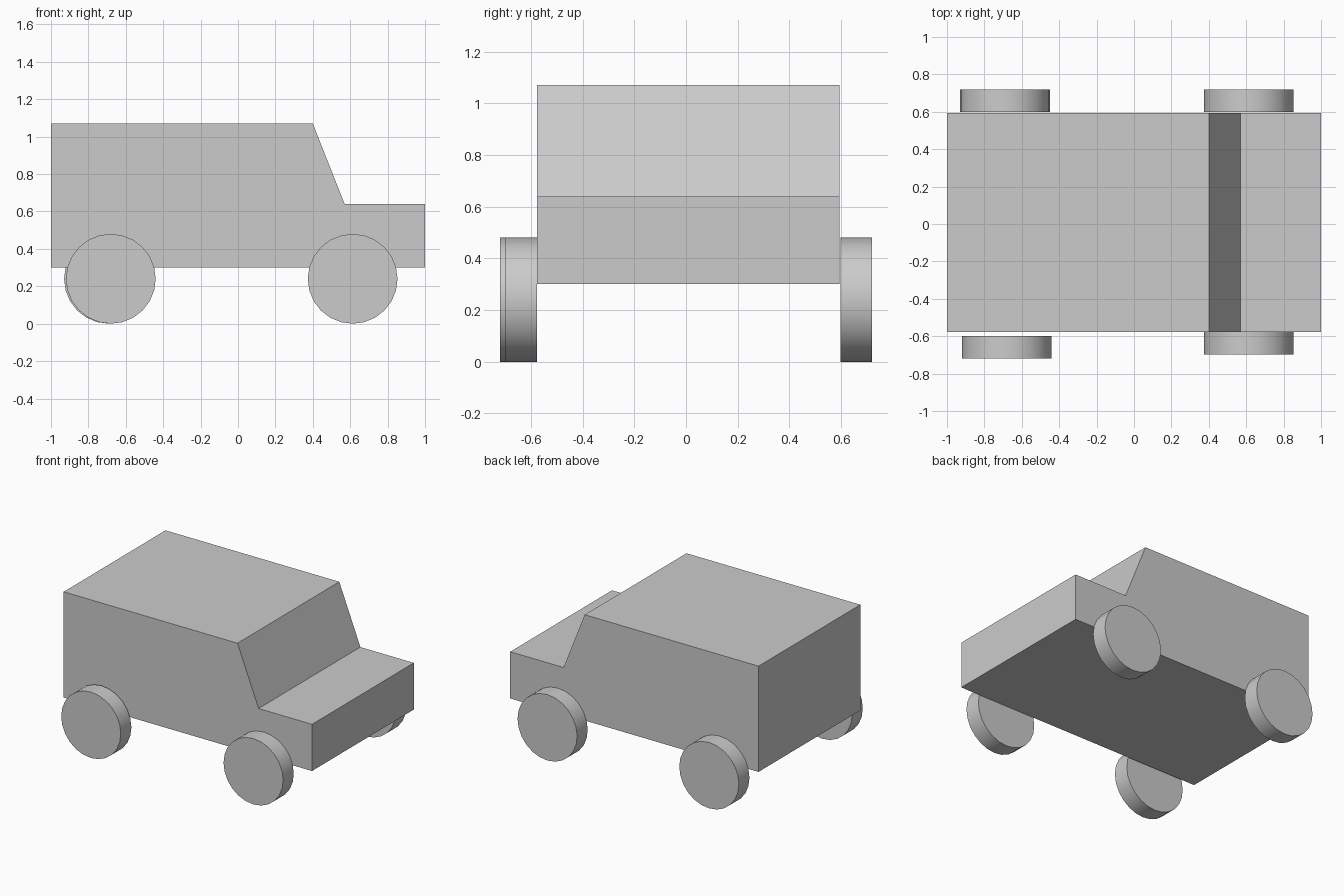
import bpy, bmesh
from math import pi, radians

if "Cube" in bpy.data.objects:
    bpy.data.objects.remove(bpy.data.objects["Cube"])


def extrude_profile(name, profile, y0, y1):
    """Extrude an (x, z) outline along y into a closed solid."""
    bm = bmesh.new()
    face = bm.faces.new([bm.verts.new((x, y0, z)) for x, z in profile])
    ext = bmesh.ops.extrude_face_region(bm, geom=[face])["geom"]
    verts = [g for g in ext if isinstance(g, bmesh.types.BMVert)]
    bmesh.ops.translate(bm, verts=verts, vec=(0, y1 - y0, 0))
    bmesh.ops.recalc_face_normals(bm, faces=bm.faces)
    mesh = bpy.data.meshes.new(name)
    bm.to_mesh(mesh)
    bm.free()
    obj = bpy.data.objects.new(name, mesh)
    bpy.context.collection.objects.link(obj)
    return obj


def add_wheel(name, x, y, radius=0.24, width=0.122):
    """Plain disc wheel with its axle along y, resting on the ground."""
    bpy.ops.mesh.primitive_cylinder_add(
        vertices=24, radius=radius, depth=width,
        location=(x, y, radius), rotation=(pi / 2, 0, 0))
    wheel = bpy.context.object
    wheel.name = name
    bpy.ops.object.shade_smooth_by_angle(angle=radians(40))


# Body: boxy cabin, sloped windscreen and low bonnet in one side profile
extrude_profile("car_body", [
    (-1, 0.30), (1, 0.30), (1, 0.64), (0.57, 0.64), (0.40, 1.07), (-1, 1.07),
], -0.577, 0.594)

# Wheels: each is placed slightly differently against the body
for name, x, y in [
    ("rear_right_wheel", -0.68, -0.659),
    ("front_right_wheel", 0.613, -0.638),
    ("rear_left_wheel", -0.69, 0.659),
    ("front_left_wheel", 0.613, 0.659),
]:
    add_wheel(name, x, y)
